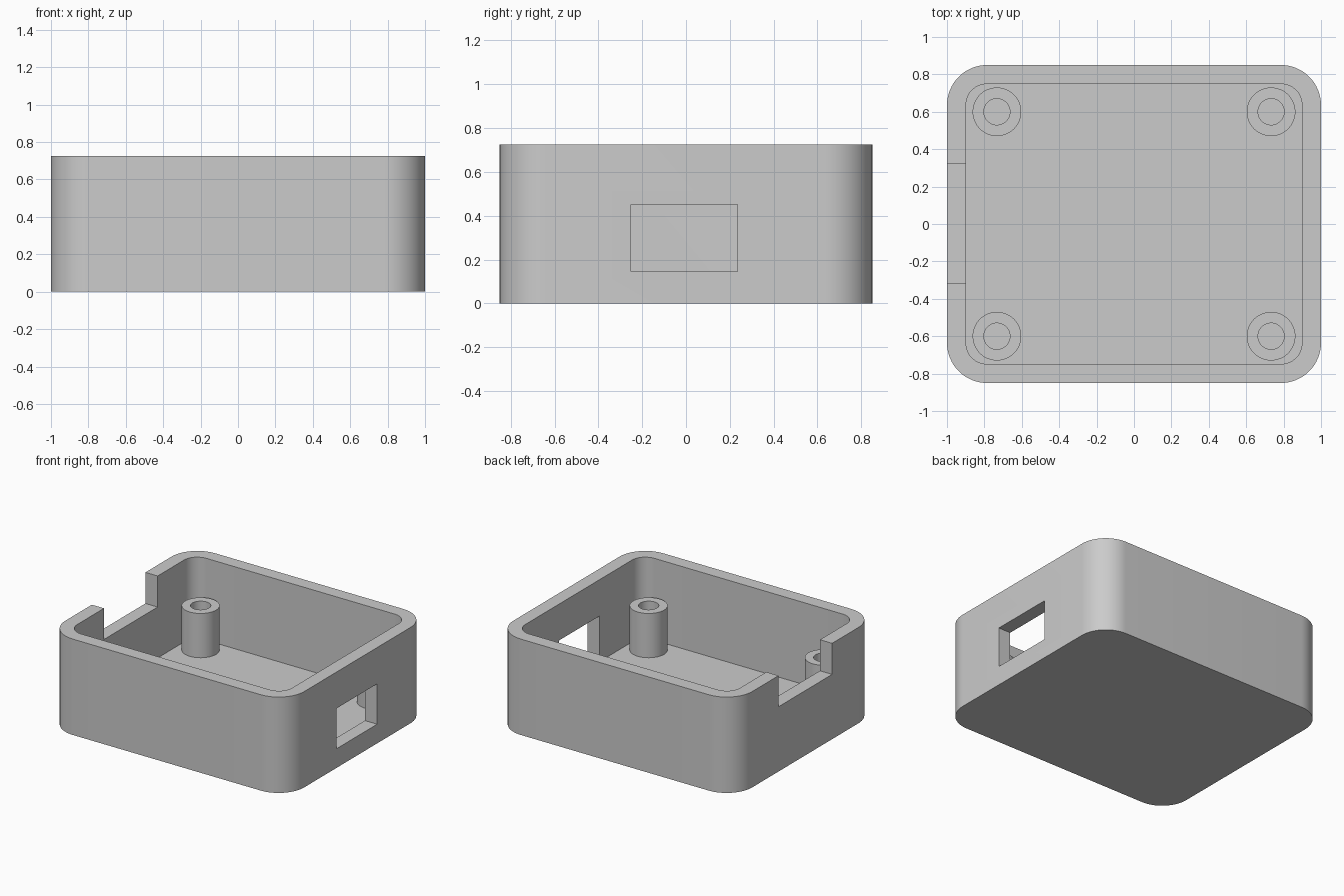
import bpy, bmesh
from math import cos, sin, pi, radians

cube = bpy.data.objects.get("Cube")
if cube:
    bpy.data.objects.remove(cube, do_unlink=True)

HEIGHT, FLOOR, POST_TOP = 0.725, 0.105, 0.44

grey = bpy.data.materials.new("plain grey")
grey.use_nodes = True
grey.diffuse_color = (0.6, 0.6, 0.6, 1)
grey.node_tree.nodes["Principled BSDF"].inputs["Base Color"].default_value = (0.6, 0.6, 0.6, 1)


def finish(bm, name):
    bmesh.ops.recalc_face_normals(bm, faces=bm.faces)
    mesh = bpy.data.meshes.new(name)
    bm.to_mesh(mesh)
    bm.free()
    mesh.materials.append(grey)
    obj = bpy.data.objects.new(name, mesh)
    bpy.context.collection.objects.link(obj)
    return obj


def rounded_block(name, hx, hy, r, z0, z1, steps=16):
    """Upright prism with a rounded rectangle outline."""
    bm = bmesh.new()
    outline = []
    for i, (sx, sy) in enumerate([(1, 1), (-1, 1), (-1, -1), (1, -1)]):
        for k in range(steps + 1):
            a = pi / 2 * (i + k / steps)
            outline.append(bm.verts.new((sx * (hx - r) + r * cos(a),
                                         sy * (hy - r) + r * sin(a), z0)))
    base = bm.faces.new(outline)
    top = bmesh.ops.extrude_face_region(bm, geom=[base])["geom"]
    bmesh.ops.translate(bm, vec=(0, 0, z1 - z0),
                        verts=[v for v in top if isinstance(v, bmesh.types.BMVert)])
    return finish(bm, name)


def box(name, low, high):
    bm = bmesh.new()
    bmesh.ops.create_cube(bm, size=1)
    for v in bm.verts:
        v.co = [h if c > 0 else l for c, l, h in zip(v.co, low, high)]
    return finish(bm, name)


def tube(name, x, y, r_out, r_in, z0, z1, sides=48):
    """Hollow post: a ring of quads swept around its axis."""
    bm = bmesh.new()
    profile = [(r_out, z0), (r_out, z1), (r_in, z1), (r_in, z0)]
    rings = [[bm.verts.new((x + r * cos(2 * pi * k / sides),
                            y + r * sin(2 * pi * k / sides), z)) for r, z in profile]
             for k in range(sides)]
    for k in range(sides):
        a, b = rings[k], rings[(k + 1) % sides]
        for j in range(4):
            n = (j + 1) % 4
            bm.faces.new((a[j], b[j], b[n], a[n]))
    return finish(bm, name)


def smooth(obj):
    bpy.ops.object.select_all(action="DESELECT")
    obj.select_set(True)
    bpy.context.view_layer.objects.active = obj
    bpy.ops.object.shade_smooth_by_angle(angle=radians(30))


# Case body with its cavity, port window and cable notch
case = rounded_block("case_body", 1.0, 0.85, 0.215, 0, HEIGHT)
cutters = [
    rounded_block("cavity_cutter", 0.898, 0.748, 0.11, FLOOR, HEIGHT + 0.2),
    box("window_cutter", (0.8, -0.25, 0.145), (1.2, 0.235, 0.45)),
    box("notch_cutter", (-1.2, -0.318, 0.49), (-0.8, 0.322, HEIGHT + 0.2)),
]
bpy.context.view_layer.objects.active = case
for cutter in cutters:
    cutter.hide_render = True
    mod = case.modifiers.new(cutter.name, "BOOLEAN")
    mod.operation = "DIFFERENCE"
    mod.solver = "EXACT"
    mod.object = cutter
    bpy.ops.object.modifier_apply(modifier=mod.name)
for cutter in cutters:
    bpy.data.objects.remove(cutter, do_unlink=True)
smooth(case)

# Four hollow screw posts standing on the floor
for side, sx in (("left", 1), ("right", -1)):
    for end, sy in (("front", -1), ("back", 1)):
        smooth(tube(f"{end}_{side}_screw_post", sx * 0.733, sy * 0.6,
                    0.13, 0.07, FLOOR - 0.02, POST_TOP))
